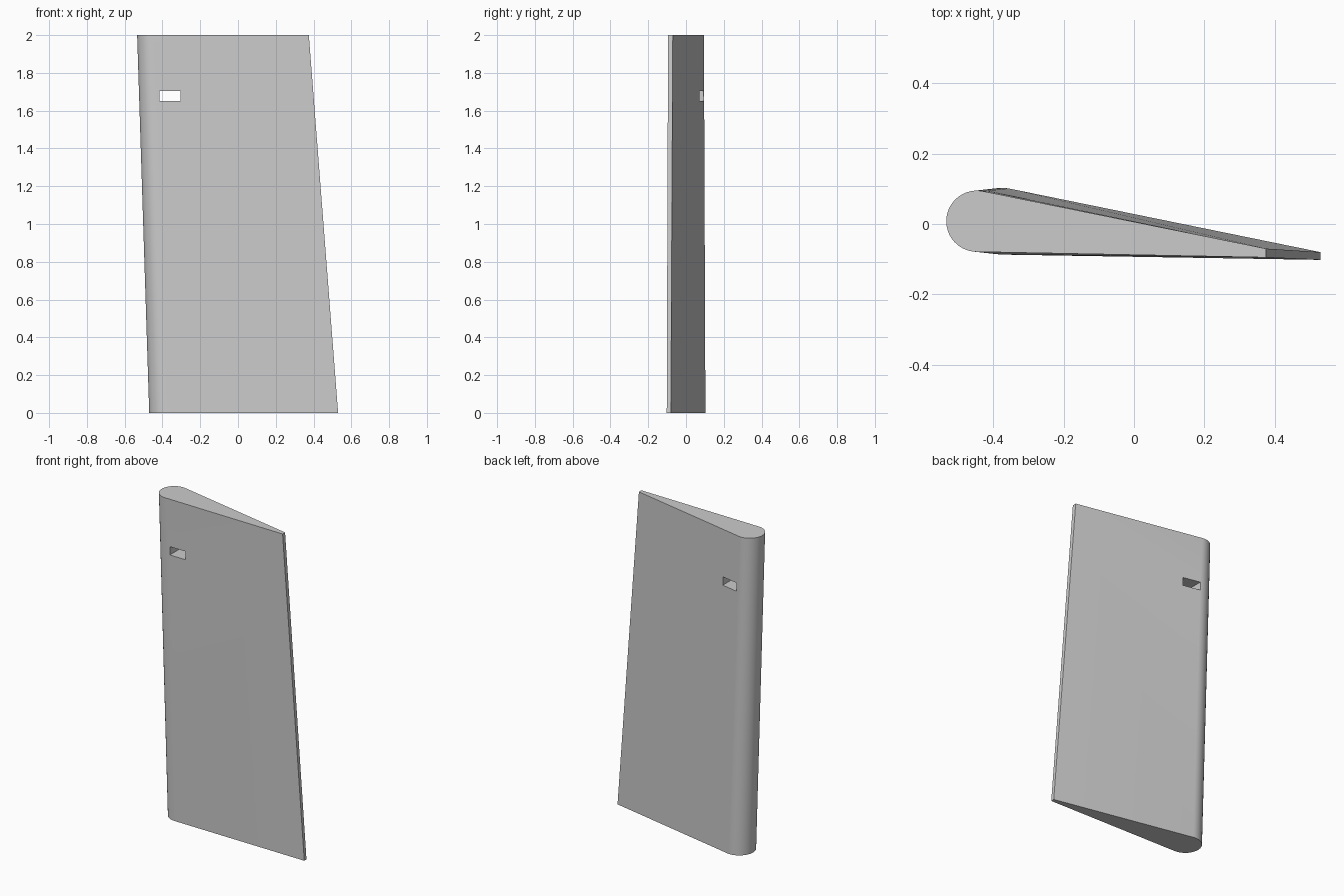
import bpy, bmesh
from math import radians, sin, cos

if "Cube" in bpy.data.objects:
    bpy.data.objects.remove(bpy.data.objects["Cube"], do_unlink=True)

grey = bpy.data.materials.new("light grey")
grey.use_nodes = True
colour = (0.6, 0.6, 0.6, 1)
grey.diffuse_color = colour
grey.node_tree.nodes["Principled BSDF"].inputs["Base Color"].default_value = colour


def section(bm, z, lead_x, radius, trail_x, trail_back, trail_front, steps=24):
    """Teardrop outline: round nose, blunt trailing edge."""
    cx, cy = lead_x + radius, 0.008
    pts = []
    for i in range(steps + 1):
        a = radians(78.5 + (269 - 78.5) * i / steps)
        pts.append((cx + radius * cos(a), cy + radius * sin(a)))
    pts += [(trail_x, trail_front), (trail_x, trail_back)]
    return [bm.verts.new((x, y, z)) for x, y in pts]


# Tapered blade lofted between root and tip outlines
bm = bmesh.new()
root = section(bm, 0, -0.47, 0.095, 0.53, -0.08, -0.102)
tip = section(bm, 2, -0.534, 0.087, 0.375, -0.07, -0.095)
n = len(root)
for i in range(n):
    j = (i + 1) % n
    bm.faces.new((root[i], root[j], tip[j], tip[i]))
bm.faces.new(root)
bm.faces.new(tip)
bmesh.ops.recalc_face_normals(bm, faces=bm.faces)
mesh = bpy.data.meshes.new("blade")
bm.to_mesh(mesh)
bm.free()
mesh.materials.append(grey)
blade = bpy.data.objects.new("blade", mesh)
bpy.context.collection.objects.link(blade)

# Rectangular slot cut straight through near the tip
bpy.ops.mesh.primitive_cube_add(size=1, location=(-0.36, 0, 1.678))
cutter = bpy.context.object
cutter.name = "slot_cutter"
cutter.scale = (0.11, 0.6, 0.052)
cutter.data.materials.append(grey)
cutter.hide_render = True
cutter.display_type = 'WIRE'
cut = blade.modifiers.new("slot", 'BOOLEAN')
cut.object = cutter
cut.operation = 'DIFFERENCE'
cut.solver = 'EXACT'

# Apply the cut, then smooth the nose only
bpy.ops.object.select_all(action='DESELECT')
blade.select_set(True)
bpy.context.view_layer.objects.active = blade
bpy.ops.object.modifier_apply(modifier=cut.name)
bpy.data.objects.remove(cutter, do_unlink=True)
bpy.ops.object.shade_smooth_by_angle(angle=radians(30))
